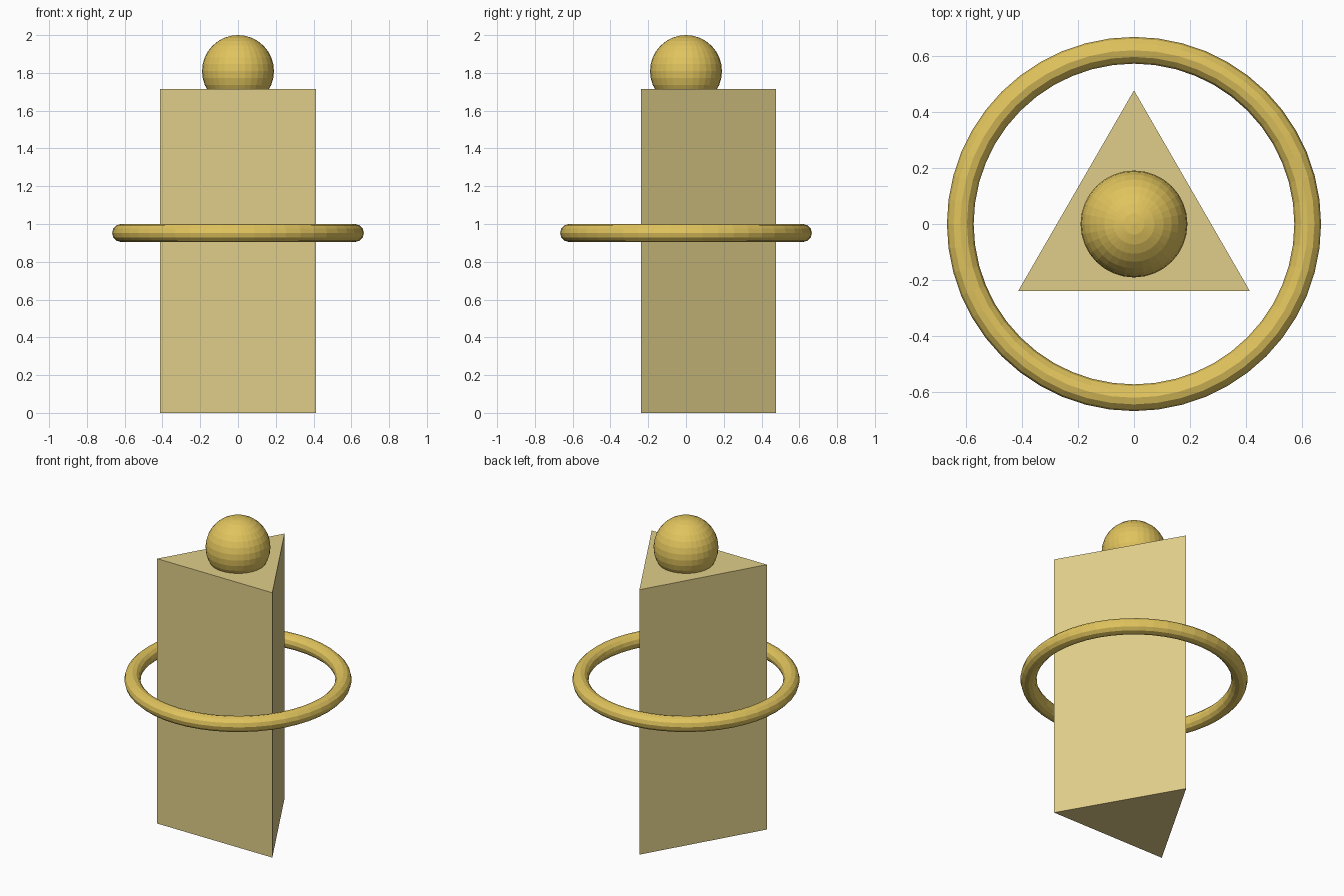
import bpy
import math

if "Cube" in bpy.data.objects:
    bpy.data.objects.remove(bpy.data.objects["Cube"])

U = 2 / 21  # the whole model is 21 modules tall


def material(name, color):
    m = bpy.data.materials.new(name)
    m.diffuse_color = (*color, 1)
    m.use_nodes = True
    m.node_tree.nodes["Principled BSDF"].inputs["Base Color"].default_value = m.diffuse_color
    return m


def finish(name, mat):
    ob = bpy.context.object
    ob.name = name
    ob.data.materials.append(mat)
    return ob


gold = material("gold", (0.75, 0.55, 0.11))
pale_gold = material("pale gold", (0.74, 0.615, 0.25))

# Triangular column, one corner pointing to the back
bpy.ops.mesh.primitive_cylinder_add(vertices=3, radius=5 * U, depth=18 * U,
                                    location=(0, 0, 9 * U))
finish("column", pale_gold)

# Ball partly sunk into the column top
bpy.ops.mesh.primitive_uv_sphere_add(segments=32, ring_count=16, radius=2 * U,
                                     location=(0, 0, 19 * U))
finish("ball", gold)

# Ring floating around the column
bpy.ops.mesh.primitive_torus_add(major_radius=6.5 * U, minor_radius=0.5 * U,
                                 major_segments=48, minor_segments=12,
                                 location=(0, 0, 10 * U))
finish("ring", gold)
